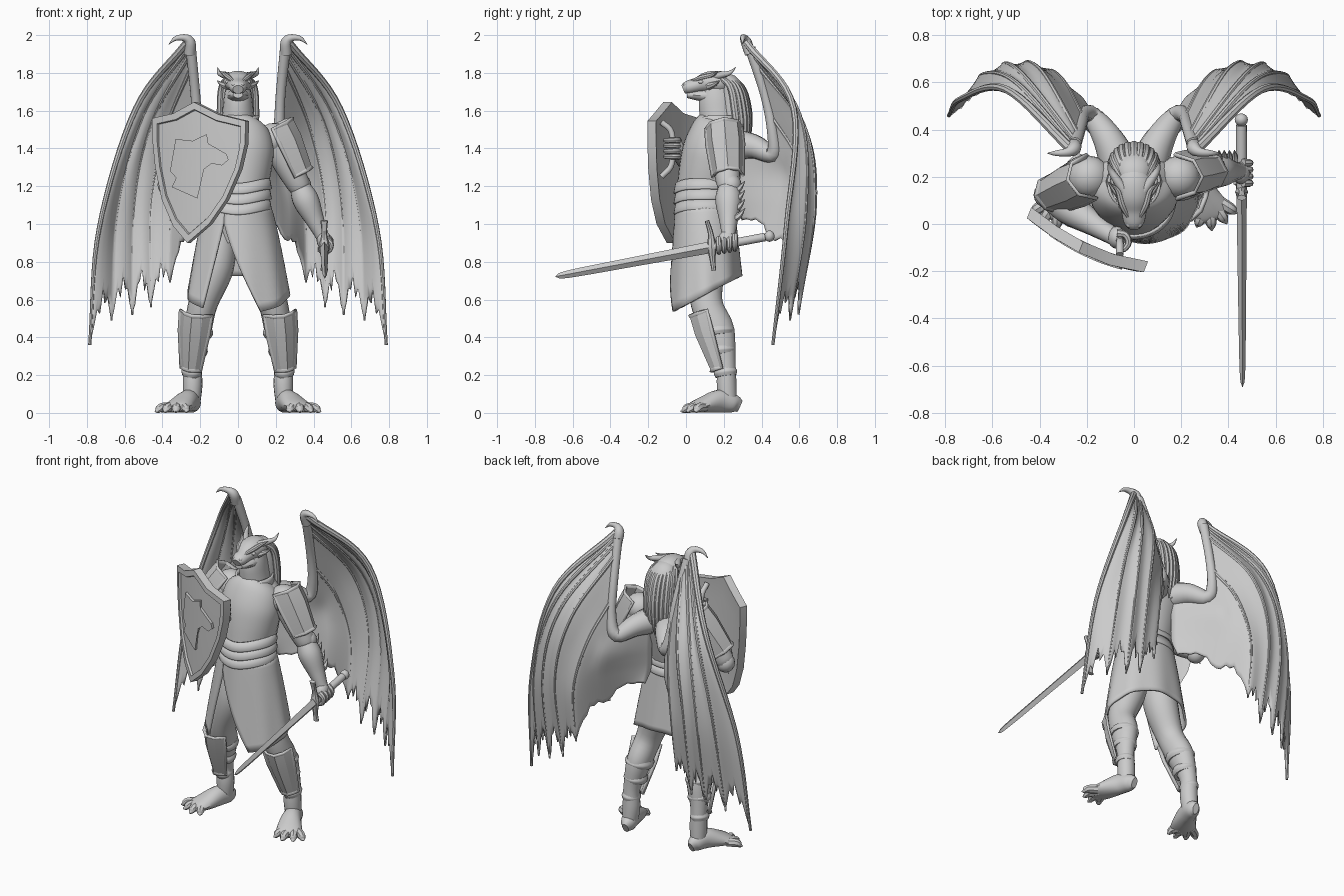
import bpy, bmesh, math, random
from mathutils import Vector as V

random.seed(4)
if "Cube" in bpy.data.objects:
    bpy.data.objects.remove(bpy.data.objects["Cube"])

grey = bpy.data.materials.new("plain grey")
grey.use_nodes = True
grey.diffuse_color = (0.6, 0.6, 0.6, 1)
grey.node_tree.nodes["Principled BSDF"].inputs["Base Color"].default_value = grey.diffuse_color


def finish(name, bm, angle=40, thick=0):
    bmesh.ops.recalc_face_normals(bm, faces=bm.faces)
    me = bpy.data.meshes.new(name)
    bm.to_mesh(me)
    bm.free()
    me.materials.append(grey)
    me.polygons.foreach_set("use_smooth", [True] * len(me.polygons))
    me.set_sharp_from_angle(angle=math.radians(angle))
    ob = bpy.data.objects.new(name, me)
    bpy.context.collection.objects.link(ob)
    if thick:
        mod = ob.modifiers.new("thickness", 'SOLIDIFY')
        mod.thickness, mod.offset = thick, 0


def loft(rings, closed=True, caps=True):
    bm = bmesh.new()
    grid = [[bm.verts.new(p) for p in ring] for ring in rings]
    n = len(grid[0])
    for a, b in zip(grid, grid[1:]):
        for k in range(n if closed else n - 1):
            m = (k + 1) % n
            bm.faces.new((a[k], a[m], b[m], b[k]))
    if caps:
        bm.faces.new(grid[0])
        bm.faces.new(grid[-1])
    return bm


def spline(pts, steps):
    """Catmull-Rom through points of any dimension."""
    pts = [V(p) for p in pts]
    ext = [2 * pts[0] - pts[1]] + pts + [2 * pts[-1] - pts[-2]]
    out = []
    for a, b, c, d in zip(ext, ext[1:], ext[2:], ext[3:]):
        for i in range(steps):
            t = i / steps
            out.append(b + (c - a) * t / 2 + (2 * a - 5 * b + 4 * c - d) * t * t / 2
                       + (3 * b - a - 3 * c + d) * t ** 3 / 2)
    return out + [pts[-1]]


def tube(name, stations, s=1, ref=(0, 1, 0), sides=14, steps=5, angle=40):
    """Tapered tube; a station is x, y, z, half width and half depth along ref."""
    st = spline([tuple(p) + (p[-1],) * (5 - len(p)) for p in stations], steps)
    pos = [V((p[0] * s, p[1], p[2])) for p in st]
    rings = []
    for i, p in enumerate(pos):
        t = (pos[min(i + 1, len(pos) - 1)] - pos[max(i - 1, 0)]).normalized()
        n = (V(ref) - t * t.dot(V(ref))).normalized()
        w = t.cross(n)
        ra, rb = max(st[i][3], .001), max(st[i][4], .001)
        rings.append([p + w * ra * math.cos(u) + n * rb * math.sin(u)
                      for u in (2 * math.pi * k / sides for k in range(sides))])
    finish(name, loft(rings), angle)


def ball(name, c, r):
    bm = bmesh.new()
    bmesh.ops.create_uvsphere(bm, u_segments=16, v_segments=10, radius=1)
    for v in bm.verts:
        v.co = V(c) + V(v.co[i] * r[i] for i in range(3))
    finish(name, bm)


def plate(name, a, b, out, r0, r1, spread):
    """Faceted armour plate with a raised border, wrapped round an axis."""
    a, b = V(a), V(b)
    axis = (b - a).normalized()
    o = (V(out) - axis * axis.dot(V(out))).normalized()
    w = axis.cross(o)
    rings = [[a.lerp(b, t) + (o * math.cos(u * spread) * f + w * math.sin(u * spread)) * (r0 + (r1 - r0) * t + .01 * math.sin(math.pi * t))
              for u, f in ((-1, 1), (-.45, 1), (0, 1.1), (.45, 1), (1, 1))] for t in (0, .35, 1)]
    bm = loft(rings, False, False)
    bmesh.ops.recalc_face_normals(bm, faces=bm.faces)
    if sum(f.normal.dot(o) for f in bm.faces) < 0:
        bmesh.ops.reverse_faces(bm, faces=bm.faces)
    bmesh.ops.inset_region(bm, faces=bm.faces[:], thickness=.016, depth=-.009, use_boundary=True)
    finish(name, bm, 20, .014)


def band(name, rows, cy, dip):
    """Ring of armour round the waist; rows are z, half width, half depth."""
    rings = [[(rx * math.sin(u), cy - ry * math.cos(u), z - dip * max(0, math.cos(u)) ** 4)
              for u in (2 * math.pi * k / 40 for k in range(40))] for z, rx, ry in rows]
    finish(name, loft(rings, True, False), 40, .012)


def fist(name, c, axis, palm, s=1):
    """Fingers curled round a grip axis, palm on one side."""
    c, ax, p = V(c), V(axis).normalized(), V(palm).normalized()
    q = ax.cross(p)
    ball(name + "_palm", c + p * .022, (.038, .048, .05))
    for i in range(4):
        m = c + ax * (i - 1.5) * .029
        arc = [m + (p * math.cos(u) + q * math.sin(u) * s) * .037 for u in (.3, 1.3, 2.3, 3.3, 4.2)]
        tube(f"{name}_finger_{i}", [(*v, .018 - .002 * j) for j, v in enumerate(arc)], ref=ax, sides=8, steps=3)


# Torso, breastplate, collar and waist lames
tube("torso", [(0, .1, .9, .12, .09), (0, .1, 1.1, .155, .14), (0, .14, 1.3, .17, .15), (0, .18, 1.45, .18, .14), (0, .2, 1.55, .1, .09)], sides=24)
tube("breastplate", [(0, .1, 1.17, .155, .15), (0, .12, 1.3, .18, .155), (0, .135, 1.4, .188, .15), (0, .155, 1.49, .165, .13), (0, .175, 1.54, .11, .105)], sides=28)
band("collar", [(1.5, .125, .12), (1.55, .105, .105), (1.575, .108, .108)], .17, .03)
for i in range(3):
    z = 1.075 + i * .055
    band(f"waist_lame_{i}", [(z, .172, .158), (z + .006, .173, .16), (z + .056, .163, .15)], .1, .025)

# Skirt split at the front
rows = []
for j in range(13):
    t = j / 12
    g = max(0, (t - .17) / .83)
    lo, hi = -.4 + .88 * g, 2 * math.pi - .4 - .4 * g
    row = []
    for k in range(61):
        u = lo + (hi - lo) * k / 60
        r = 1 + .02 * t * math.sin(9 * u)
        row.append(((.165 + .1 * t ** .8) * r * math.sin(u), .1 - (.15 + .04 * t) * r * math.cos(u),
                    1.1 + (.625 - .1 * math.cos(u) - 1.1) * t))
    rows.append(row)
finish("skirt", loft(rows, False, False), 50, .014)

# Neck, head and mane
tube("neck", [(0, .18, 1.48, .1, .1), (0, .17, 1.58, .085, .1), (0, .165, 1.67, .075, .095), (0, .17, 1.75, .06, .06)], sides=18)
tube("skull", [(0, .25, 1.72, .03, .04), (0, .19, 1.745, .075, .062), (0, .12, 1.75, .074, .058), (0, .06, 1.735, .055, .042), (0, .01, 1.722, .045, .036), (0, -.015, 1.712, .028, .024)], ref=(0, 0, 1), sides=18)
tube("jaw", [(0, .17, 1.675, .065, .045), (0, .1, 1.68, .058, .036), (0, .04, 1.682, .042, .024), (0, .005, 1.684, .026, .017)], ref=(0, 0, 1))
tube("mane", [(0, .16, 1.77, .05, .03), (0, .235, 1.73, .08, .06), (0, .255, 1.6, .088, .075), (0, .265, 1.47, .085, .065), (0, .28, 1.38, .05, .03)], sides=18)
for i in range(11):
    u = (i - 5) / 5 * 1.4
    x, y = math.sin(u), math.cos(u)
    tube(f"mane_lock_{i}", [(.04 * x, .14 + .04 * y, 1.79, .01), (.085 * x, .22 + .07 * y, 1.73, .018),
                            (.094 * x, .245 + .085 * y, 1.6, .02), (.09 * x, .26 + .07 * y, 1.48, .017),
                            (.08 * x, .27 + .05 * y, 1.36 + .1 * abs(x) ** 2, .002)], sides=8)

# Wing columns: body seam, elbow, fingers, leading finger
columns = [
    [(.04, .28, 1.45), (.05, .28, 1.27), (.06, .27, 1.12), (.08, .3, 1.02)],
    [(.2, .48, 1.37), (.22, .53, 1.25), (.25, .52, 1.1), (.25, .45, .92)],
    [(.22, .45, 1.58), (.29, .59, 1.35), (.35, .65, 1.05), (.36, .61, .69)],
    [(.24, .38, 1.84), (.38, .63, 1.5), (.46, .685, 1.1), (.46, .6, .56)],
    [(.25, .35, 1.91), (.46, .62, 1.53), (.55, .68, 1.1), (.56, .595, .52)],
    [(.26, .33, 1.94), (.5, .6, 1.58), (.64, .635, 1.08), (.67, .55, .49)],
    [(.27, .32, 1.96), (.54, .57, 1.61), (.735, .53, .98), (.785, .46, .36)]]
lines = [spline(c, 8) for c in columns]
across = [spline([c[j] for c in lines], 8) for j in range(len(lines[0]))]
count, last = len(across[0]), len(across) - 1
ends, sag = [], []
for k in range(count):
    f = (k % 8) / 8
    sag.append(math.sin(math.pi * f))
    ends.append(1 if f == 0 else .88 + .08 * abs(2 * f - 1) + (.045 if k % 2 else -.01) * random.random())
membrane = []
for j in range(last + 1):
    row = []
    for k in range(count):
        h = j * ends[k]
        a = min(int(h), last - 1)
        p = across[a][k].lerp(across[a + 1][k], h - a)
        row.append(p + V((-.2, -1, 0)) * .016 * sag[k] * min(1, 2 * j / last))
    membrane.append(row)

hook = [(.255, .34, 1.9, .03), (.255, .32, 1.96, .03), (.28, .305, 1.985, .02), (.33, .3, 1.982, .012), (.368, .3, 1.95, .001)]
for s, side in ((1, "left"), (-1, "right")):
    # Wing membrane, bones and thumb claw
    rows = [[(p.x * s, p.y, p.z) for p in row] for row in membrane]
    finish(side + "_wing_membrane", loft(rows, False, False), 60, .012)
    tube(side + "_wing_arm", [(.06, .25, 1.42, .085), (.11, .36, 1.41, .065), (.18, .46, 1.37, .042), (.213, .46, 1.48, .03), (.225, .42, 1.68, .026), (.25, .34, 1.93, .028)], s, ref=(1, 0, .2))
    tube(side + "_wing_claw", hook, s, sides=10)
    for i, c in enumerate(lines[2:]):
        tube(f"{side}_wing_finger_{i}", [(*p, (.021 if i == 4 else .014) * (1 - .6 * j / last)) for j, p in enumerate(c)], s, sides=8, steps=1)

    # Horns, cheek spikes, brows, eyes and nostrils
    tube(side + "_horn", [(.04, .14, 1.78, .022), (.075, .19, 1.79, .018), (.1, .23, 1.8, .012), (.108, .265, 1.83, .001)], s, ref=(0, 0, 1), sides=10)
    tube(side + "_cheek_spike", [(.055, .12, 1.73, .022), (.085, .15, 1.74, .014), (.112, .18, 1.76, .001)], s, ref=(0, 0, 1), sides=8)
    tube(side + "_brow", [(.025, .03, 1.755, .008), (.05, .08, 1.775, .014), (.068, .14, 1.79, .012), (.1, .17, 1.81, .002)], s, ref=(0, 0, 1), sides=8)
    ball(side + "_eye", (.056 * s, .08, 1.752), (.012, .015, .01))
    ball(side + "_nostril", (.022 * s, 0, 1.738), (.012, .016, .01))

    # Leg, greave, calf straps and clawed foot
    tube(side + "_leg", [(.09, .11, 1, .08, .09), (.12, .1, .78, .1, .105), (.185, .11, .58, .078, .085), (.215, .17, .43, .072, .088), (.24, .21, .27, .05, .053), (.24, .215, .15, .052, .053), (.245, .22, .05, .045, .05)], s, sides=18)
    plate(side + "_greave", (.21 * s, .115, .54), (.243 * s, .195, .23), (.3 * s, -1, 0), .098, .062, 1.25)
    for i, (z, r) in enumerate(((.43, .085), (.33, .07), (.215, .055))):
        t = (.5 - z) / .3
        tube(f"{side}_calf_strap_{i}", [(.205 + .04 * t, .15 + .06 * t, z + .022, r - .008, r), (.207 + .04 * t, .152 + .06 * t, z, r, r + .008), (.21 + .04 * t, .155 + .06 * t, z - .022, r - .008, r)], s, sides=18)
    tube(side + "_foot", [(.235, .285, .035, .02, .033), (.24, .25, .05, .045, .05), (.262, .18, .062, .055, .062), (.3, .1, .045, .072, .045), (.335, .045, .029, .075, .028), (.345, .025, .02, .055, .018)], s, ref=(0, 0, 1))
    for i, (x, y) in enumerate(((.265, -.015), (.33, -.03), (.395, .0), (.44, .045))):
        m = V((.3 + .02 * i, .065 + .01 * i, .03))
        e = V((x, y, .008))
        k = m.lerp(e, .6)
        tube(f"{side}_toe_{i}", [(*m, .027, .027), (k.x, k.y, .026, .025, .025), (*m.lerp(e, .83), .016, .014), (*e, .002)], s, ref=(0, 0, 1), sides=8)

# Arms: shoulder, elbow, wrist for each side, with pauldron and forearm fins
arms = {"left": ((.19, .2, 1.45), (.325, .225, 1.2), (.435, .225, .96), (.8, 0, .45), (.3, .8, .3)),
        "right": ((-.19, .2, 1.45), (-.36, .12, 1.22), (-.1, -.045, 1.38), (-.8, -.1, .5), (-.5, .2, -.8))}
for side, (sh, el, wr, out, fin) in arms.items():
    sh, el, wr, fin = V(sh), V(el), V(wr), V(fin).normalized()
    ball(side + "_shoulder", sh, (.09, .09, .085))
    tube(side + "_upper_arm", [(*sh, .08), (*sh.lerp(el, .5), .075), (*el, .06), (*el.lerp(wr, .08), .04)], ref=(.1, 1, .2))
    tube(side + "_forearm", [(*el.lerp(wr, -.08), .048), (*el.lerp(wr, .3), .07), (*el.lerp(wr, .75), .05), (*wr, .039), (*el.lerp(wr, 1.1), .036)], ref=(.1, 1, .2))
    plate(side + "_pauldron", sh + V((0, 0, .07)), sh.lerp(el, .9) + V((0, 0, .03)), out, .1, .085, 1.75)
    ball(side + "_elbow_cop", el + fin * .015, (.058, .056, .06))
    for i in range(4):
        p = el.lerp(wr, .15 + .2 * i)
        d = (el - wr).normalized()
        tube(f"{side}_forearm_fin_{i}", [(*(p + fin * .03), .024), (*(p + fin * .065 + d * .005), .016), (*(p + fin * .1 + d * .035), .001)], ref=d, sides=6)

# Sword held forward in the left fist
tip, pommel = V((.46, -.69, .722)), V((.455, .465, .94))
along = [tip.lerp(pommel, t) for t in (0, .06, .4, .71)]
tube("sword_blade", [(*p, a, b) for p, a, b in zip(along, (.002, .012, .018, .022), (.003, .02, .026, .031))], ref=(0, 0, 1), sides=4, angle=20)
grip = [tip.lerp(pommel, t) for t in (.7, .85, .96)]
tube("sword_grip", [(*p, .023) for p in grip], ref=(0, 0, 1))
ball("sword_pommel", tip.lerp(pommel, .98), (.028, .027, .03))
g = tip.lerp(pommel, .715)
tube("sword_guard", [(g.x, g.y - .025, g.z + .14, .02, .012), (g.x, g.y - .005, g.z + .07, .015), (*g, .028, .024), (g.x, g.y + .005, g.z - .07, .015), (g.x, g.y + .012, g.z - .125, .02, .012)], sides=8)
fist("left_hand", tip.lerp(pommel, .785), pommel - tip, (-.1, 0, 1))

# Shield, curved across its width, with a raised rim
def bow(x):
    t = (x + .2) / .25
    return -.125 - .115 * t + .045 * t * t


outline = [(-.45, 1.56), (-.34, 1.585), (-.23, 1.645), (-.1, 1.58), (.045, 1.545), (.04, 1.42), (.01, 1.29), (-.06, 1.13),
           (-.15, 1.0), (-.265, .9), (-.34, .99), (-.4, 1.13), (-.435, 1.3), (-.45, 1.45)]
rings = []
back, front = [(k, .034) for k in (.02, .3, .6, .85)], [(k, .002) for k in (.875, .7, .5, .3, .15, .02)]
for k, d in back + [(1, .036), (1, -.01), (.89, -.01)] + front:
    xs = [(-.21 + (x + .21) * k, 1.3 + (z - 1.3) * k) for x, z in outline]
    rings.append([(x + d * .4, bow(x) + d, z) for x, z in xs])
finish("shield", loft(rings), 25)
tube("shield_handle", [(-.06, -.13, 1.25, .016), (-.06, -.075, 1.32, .016), (-.06, -.075, 1.48, .016), (-.06, -.13, 1.54, .016)], sides=10)
fist("right_hand", (-.06, -.075, 1.4), (0, 0, 1), (-.6, .8, 0), -1)

# Raised beast head relief, bent to the shield's curve
head = [(-.05, 1.34), (-.085, 1.31), (-.14, 1.32), (-.18, 1.29), (-.2, 1.24), (-.215, 1.135), (-.35, 1.195), (-.31, 1.225), (-.36, 1.28), (-.31, 1.31),
        (-.33, 1.36), (-.28, 1.395), (-.33, 1.45), (-.24, 1.44), (-.2, 1.46), (-.165, 1.475), (-.165, 1.43), (-.12, 1.405), (-.06, 1.37)]
bm = bmesh.new()
bm.faces.new([bm.verts.new((x, .01, z)) for x, z in head])
bmesh.ops.triangulate(bm, faces=bm.faces[:])
bmesh.ops.subdivide_edges(bm, edges=bm.edges[:], cuts=3, use_grid_fill=True)
lifted = bmesh.ops.extrude_face_region(bm, geom=bm.faces[:])["geom"]
for v in lifted:
    if isinstance(v, bmesh.types.BMVert):
        v.co.y = -.016
for v in bm.verts:
    v.co.y += bow(v.co.x)
finish("shield_relief", bm, 35)
